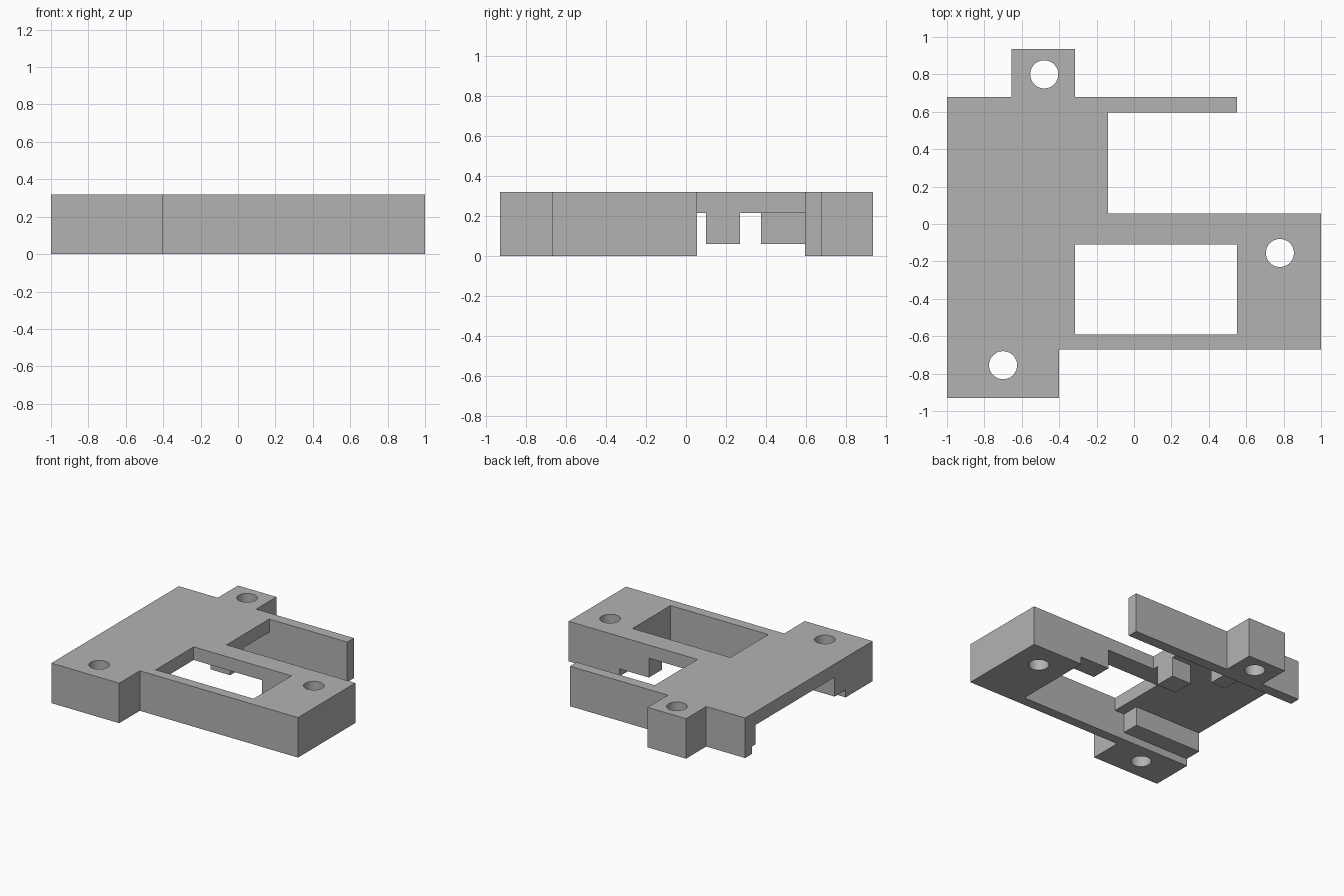
import bpy
import bmesh
import math

old = bpy.data.objects.get("Cube")
if old:
    bpy.data.objects.remove(old, do_unlink=True)

HEIGHT = 0.32       # overall thickness
PLATE = 0.215       # underside of the top plate
TAB = 0.06          # underside of the hanging tabs

grey = bpy.data.materials.new("plain grey")
grey.use_nodes = True
grey.diffuse_color = (0.45, 0.45, 0.45, 1)
grey.node_tree.nodes["Principled BSDF"].inputs["Base Color"].default_value = (0.45, 0.45, 0.45, 1)


def prism(name, outline, z0, z1):
    """Extrude a flat outline from z0 to z1."""
    bm = bmesh.new()
    face = bm.faces.new([bm.verts.new((x, y, z0)) for x, y in outline])
    top = bmesh.ops.extrude_face_region(bm, geom=[face])["geom"]
    bmesh.ops.translate(bm, vec=(0, 0, z1 - z0),
                        verts=[v for v in top if isinstance(v, bmesh.types.BMVert)])
    bmesh.ops.recalc_face_normals(bm, faces=bm.faces)
    mesh = bpy.data.meshes.new(name)
    bm.to_mesh(mesh)
    bm.free()
    mesh.materials.append(grey)
    obj = bpy.data.objects.new(name, mesh)
    bpy.context.collection.objects.link(obj)
    return obj


def box(name, x0, x1, y0, y1, z0, z1):
    return prism(name, [(x0, y0), (x1, y0), (x1, y1), (x0, y1)], z0, z1)


def cylinder(name, x, y, radius, sides=48):
    ring = [math.tau * i / sides for i in range(sides)]
    return prism(name, [(x + radius * math.cos(a), y + radius * math.sin(a)) for a in ring],
                 -0.1, HEIGHT + 0.1)


def cut(body, cutter):
    """Subtract the cutter from the body and discard it."""
    cutter.hide_render = True
    mod = body.modifiers.new("cut", "BOOLEAN")
    mod.operation = "DIFFERENCE"
    mod.solver = "EXACT"
    mod.object = cutter
    bpy.context.view_layer.objects.active = body
    bpy.ops.object.modifier_apply(modifier=mod.name)
    bpy.data.objects.remove(cutter, do_unlink=True)


# Bracket body with its front boss, rear boss and rear wall
body = prism("bracket_body", [
    (-1, -0.93), (-0.4, -0.93), (-0.4, -0.67), (1, -0.67), (1, 0.055),
    (-0.14, 0.055), (-0.14, 0.595), (0.55, 0.595), (0.55, 0.68), (-0.315, 0.68),
    (-0.315, 0.935), (-0.655, 0.935), (-0.655, 0.68), (-1, 0.68)], 0, HEIGHT)

# Hollow under the plate, open to the side, then the window through the plate
cut(body, box("hollow_cutter", -1.2, 0.55, -0.59, 0.595, -0.1, PLATE))
cut(body, box("window_cutter", -0.315, 0.55, -0.59, -0.11, 0.1, HEIGHT + 0.1))

# Screw holes
for x, y in [(-0.48, 0.8), (-0.7, -0.755), (0.78, -0.155)]:
    cut(body, cylinder("screw_hole_cutter", x, y, 0.075))

# Tabs and rails hanging below the plate
box("front_rail", -1, -0.4, -0.59, -0.45, TAB, PLATE)
box("strip_tab", 0.29, 0.55, -0.11, 0.055, TAB, PLATE)
box("middle_tab", -0.315, -0.14, 0.1, 0.27, TAB, PLATE)
box("rear_tab", -0.55, -0.42, 0.375, 0.595, TAB, PLATE)
box("rear_rail", -1, -0.55, 0.55, 0.595, TAB, PLATE)

# Smooth hole walls, sharp edges elsewhere
bpy.ops.object.select_all(action="DESELECT")
body.select_set(True)
bpy.context.view_layer.objects.active = body
bpy.ops.object.shade_smooth_by_angle(angle=math.radians(30))
body.select_set(False)
